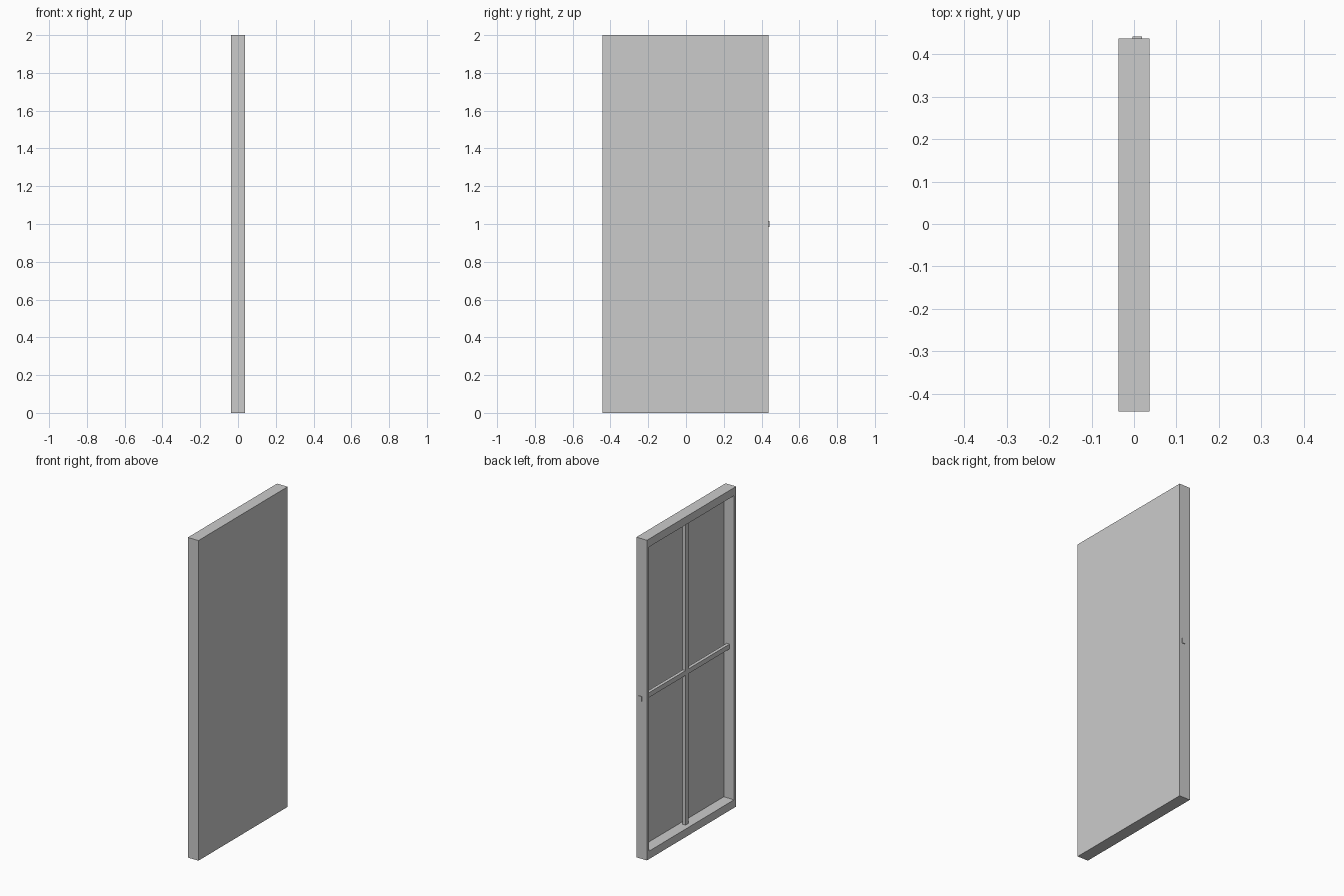
import bpy, bmesh
from mathutils import Vector

if "Cube" in bpy.data.objects:
    bpy.data.objects.remove(bpy.data.objects["Cube"])

X0, X1 = -0.0365, 0.0365      # thickness
Y0, Y1 = -0.4425, 0.438       # width
H = 2.0
JAMB, RAIL = 0.02, 0.05       # frame margins
YC = (Y0 + Y1) / 2


def finish(name, bm):
    me = bpy.data.meshes.new(name)
    bm.to_mesh(me)
    bm.free()
    ob = bpy.data.objects.new(name, me)
    bpy.context.collection.objects.link(ob)
    return ob


def box(name, x, y, z):
    bm = bmesh.new()
    bmesh.ops.create_cube(bm, size=1)
    lo, hi = Vector((x[0], y[0], z[0])), Vector((x[1], y[1], z[1]))
    for v in bm.verts:
        v.co = Vector([(hi if c > 0 else lo)[i] for i, c in enumerate(v.co)])
    return finish(name, bm)


def rect(bm, x, y0, y1, z0, z1):
    return [bm.verts.new((x, y, z)) for y, z in
            ((y0, z0), (y1, z0), (y1, z1), (y0, z1))]


# Hollow door leaf: outer skin, rim on the open side and inner reveal
bm = bmesh.new()
skin = rect(bm, X1, Y0, Y1, 0, H)
outer = rect(bm, X0, Y0, Y1, 0, H)
inner = rect(bm, X0, Y0 + JAMB, Y1 - JAMB, RAIL, H - RAIL)
deep = rect(bm, X1 - 0.002, Y0 + JAMB, Y1 - JAMB, RAIL, H - RAIL)
bm.faces.new(skin)
for a, b in ((skin, outer), (outer, inner), (inner, deep)):
    for i in range(4):
        j = (i + 1) % 4
        bm.faces.new((a[j], a[i], b[i], b[j]))
finish("door_leaf", bm)

# Crossing glazing bars
BX = (-0.006, 0.014)
box("horizontal_bar", BX, (Y0 + JAMB, Y1 - JAMB), (0.985, 1.015))
for name, z in (("lower_bar", (RAIL, 0.985)), ("upper_bar", (1.015, H - RAIL))):
    box(name, BX, (YC - 0.015, YC + 0.015), z)

# Latch on the closing edge
box("latch", (-0.003, 0.019), (Y1 - 0.005, 0.4425), (0.985, 1.015))
